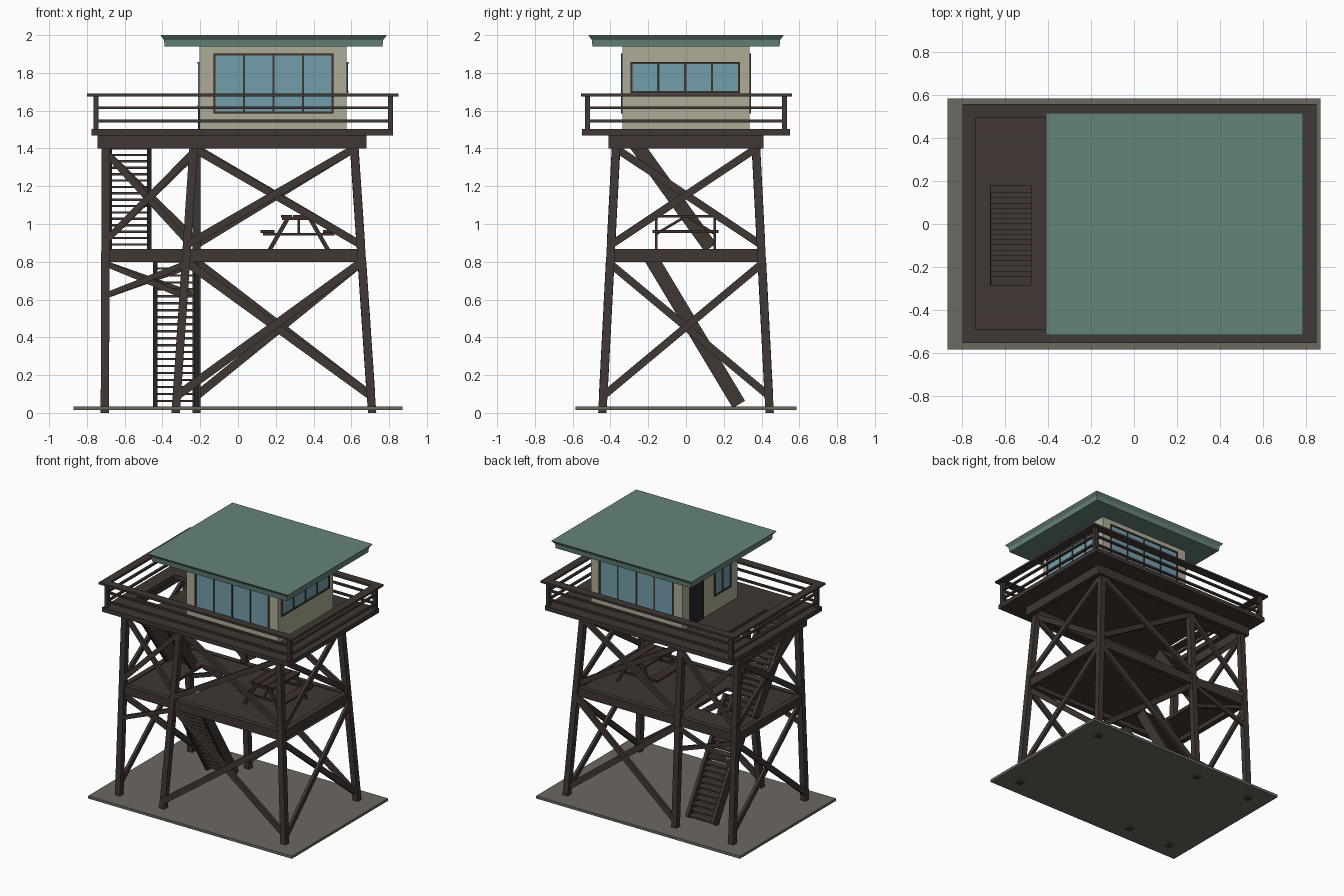
import bpy, bmesh
from mathutils import Vector, Matrix

if "Cube" in bpy.data.objects:
    bpy.data.objects.remove(bpy.data.objects["Cube"])


def material(name, r, g, b):
    m = bpy.data.materials.new(name)
    m.diffuse_color = (r, g, b, 1)
    m.use_nodes = True
    m.node_tree.nodes["Principled BSDF"].inputs["Base Color"].default_value = m.diffuse_color
    return m


WOOD = material("dark_wood", 0.05, 0.038, 0.032)
TABLE = material("table_wood", 0.045, 0.028, 0.024)
WALL = material("wall_paint", 0.42, 0.41, 0.30)
ROOF = material("roof_green", 0.13, 0.23, 0.19)
GLASS = material("window_glass", 0.17, 0.34, 0.40)
DOOR = material("door_dark", 0.02, 0.02, 0.02)
SLAB = material("ground_slab", 0.15, 0.14, 0.12)


class Part:
    """Collects simple solids into one named object."""

    def __init__(self, name, mat):
        self.name, self.mat, self.bm = name, mat, bmesh.new()

    def box(self, x0, x1, y0, y1, z0, z1):
        m = Matrix.Translation(((x0 + x1) / 2, (y0 + y1) / 2, (z0 + z1) / 2))
        bmesh.ops.create_cube(self.bm, size=1, matrix=m @ Matrix.Diagonal((x1 - x0, y1 - y0, z1 - z0, 1)))

    def post(self, p, q, size):
        # leaning post with horizontal ends
        for v in bmesh.ops.create_cube(self.bm, size=size)["verts"]:
            c = p if v.co.z < 0 else q
            v.co = Vector((v.co.x + c[0], v.co.y + c[1], c[2]))

    def beam(self, p, q, width, thick, normal):
        p, q, n = Vector(p), Vector(q), Vector(normal)
        d = (q - p).normalized()
        u = d.cross(n).normalized()
        n = u.cross(d)
        m = Matrix((u * width, n * thick, q - p)).transposed().to_4x4()
        bmesh.ops.create_cube(self.bm, size=1, matrix=Matrix.Translation((p + q) / 2) @ m)

    def floor(self, x, y, z, hx, hy):
        # board floor with a rectangular stair opening
        self.box(x[0], hx[0], *y, *z)
        self.box(hx[1], x[1], *y, *z)
        self.box(*hx, y[0], hy[0], *z)
        self.box(*hx, hy[1], y[1], *z)

    def ring(self, x0, x1, y0, y1, z0, z1, t):
        self.box(x0, x1, y0, y0 + t, z0, z1)
        self.box(x0, x1, y1 - t, y1, z0, z1)
        self.box(x0, x0 + t, y0 + t, y1 - t, z0, z1)
        self.box(x1 - t, x1, y0 + t, y1 - t, z0, z1)

    def done(self):
        bmesh.ops.recalc_face_normals(self.bm, faces=self.bm.faces)
        me = bpy.data.meshes.new(self.name)
        self.bm.to_mesh(me)
        self.bm.free()
        me.materials.append(self.mat)
        ob = bpy.data.objects.new(self.name, me)
        bpy.context.collection.objects.link(ob)


# ground slab
p = Part("ground_slab", SLAB)
p.box(-0.87, 0.87, -0.585, 0.585, 0.015, 0.035)
p.done()

# legs: (bottom x, top x) per side, leaning inwards in y
TOP = 1.41
LEGS = {}
for side, s, mid in (("front", -1, -0.33), ("back", 1, -0.22)):
    for pos, xb, xt in (("right", 0.71, 0.615), ("middle", mid, -0.235 if s < 0 else -0.22), ("left", -0.705, -0.70)):
        a, b = Vector((xb, s * 0.443, 0)), Vector((xt, s * 0.37, TOP))
        LEGS[side, pos] = (a, b)
        p = Part(f"{side}_{pos}_leg", WOOD)
        p.post(a, b, 0.044)
        p.done()


def leg_at(key, z):
    a, b = LEGS[key]
    return a.lerp(b, z / TOP)


def cross(name, k1, k2, z0, z1, width, normal):
    # two crossing braces between a pair of legs
    p, n = Part(name, WOOD), Vector(normal)
    for za, zb, off in ((z0, z1, 0.011), (z1, z0, -0.011)):
        p.beam(leg_at(k1, za) + n * off, leg_at(k2, zb) + n * off, width, 0.022, n)
    p.done()


for side, s in (("front", -1), ("back", 1)):
    n = (0, s, 0)
    cross(f"{side}_lower_brace", (side, "middle"), (side, "right"), 0.09, 0.80, 0.044, n)
    cross(f"{side}_upper_brace", (side, "middle"), (side, "right"), 0.89, 1.40, 0.04, n)
    cross(f"{side}_left_lower_brace", (side, "left"), (side, "middle"), 0.62, 0.79, 0.03, n)
    cross(f"{side}_left_upper_brace", (side, "left"), (side, "middle"), 0.91, 1.38, 0.035, n)
for pos, s in (("right", 1), ("left", -1)):
    cross(f"{pos}_lower_brace", ("front", pos), ("back", pos), 0.09, 0.79, 0.04, (s, 0, 0))
    cross(f"{pos}_upper_brace", ("front", pos), ("back", pos), 0.89, 1.40, 0.04, (s, 0, 0))

# middle deck: frame, boards and joists
p = Part("middle_deck", WOOD)
p.ring(-0.72, 0.665, -0.41, 0.41, 0.80, 0.867, 0.04)
p.floor((-0.70, 0.65), (-0.40, 0.40), (0.835, 0.86), (-0.45, -0.21), (-0.20, 0.20))
p.done()

# upper deck
p = Part("upper_deck_frame", WOOD)
p.ring(-0.745, 0.68, -0.41, 0.41, 1.40, 1.475, 0.04)
p.done()
p = Part("upper_deck", WOOD)
p.floor((-0.775, 0.82), (-0.55, 0.55), (1.468, 1.502), (-0.67, -0.48), (-0.285, 0.18))
p.done()


# stairs: two stringers and evenly spaced treads
def stairs(name, x0, x1, low, high, count):
    p = Part(name, WOOD)
    for x in (x0 + 0.012, x1 - 0.012):
        p.beam((x, *low), (x, *high), 0.075, 0.024, (1, 0, 0))
    for i in range(count):
        t = (i + 0.5) / count
        y, z = (low[k] + (high[k] - low[k]) * t for k in (0, 1))
        p.box(x0 + 0.02, x1 - 0.02, y - 0.03, y + 0.03, z - 0.006, z + 0.006)
    p.done()


stairs("lower_stairs", -0.45, -0.21, (0.28, 0.045), (-0.185, 0.82), 21)
stairs("upper_stairs", -0.69, -0.457, (0.13, 0.875), (-0.285, 1.45), 17)

# railing: corner posts, two rails and a cap all round
p = Part("railing_posts", WOOD)
for x in (-0.752, 0.807):
    for y in (-0.522, 0.522):
        p.box(x - 0.014, x + 0.014, y - 0.014, y + 0.014, 1.49, 1.68)
p.done()
p = Part("railing_rails", WOOD)
for z in (1.545, 1.615):
    p.ring(-0.762, 0.817, -0.532, 0.532, z - 0.007, z + 0.007, 0.018)
p.done()
p = Part("railing_cap", WOOD)
p.ring(-0.80, 0.85, -0.555, 0.56, 1.675, 1.69, 0.063)
p.done()

# cabin
p = Part("cabin_walls", WALL)
p.box(-0.205, 0.575, -0.335, 0.335, 1.50, 1.95)
p.done()


def window(name, axis, face, s, a0, a1, z0, z1, panes):
    # glass sheet with frame and mullions on a wall facing s along the axis
    def put(part, u0, u1, w0, w1, depth):
        d = sorted((face - s * 0.005, face + s * depth))
        part.box(*((u0, u1, *d) if axis == "y" else (*d, u0, u1)), w0, w1)

    g = Part(name + "_glass", GLASS)
    put(g, a0, a1, z0, z1, 0.003)
    g.done()
    f, t = Part(name + "_frame", WOOD), 0.011
    put(f, a0, a1, z0, z0 + t, 0.009)
    put(f, a0, a1, z1 - t, z1, 0.009)
    for i in range(panes + 1):
        u = a0 + t / 2 + (a1 - a0 - t) * i / panes
        put(f, u - t / 2, u + t / 2, z0, z1, 0.008)
    f.done()


window("front_window", "y", -0.335, -1, -0.13, 0.505, 1.585, 1.902, 4)
window("back_window", "y", 0.335, 1, -0.13, 0.505, 1.585, 1.902, 4)
window("right_window", "x", 0.575, 1, -0.295, 0.287, 1.693, 1.857, 4)
window("left_window", "x", -0.205, -1, -0.25, -0.05, 1.62, 1.857, 2)
p = Part("door", DOOR)
p.box(-0.211, -0.20, 0.08, 0.25, 1.502, 1.85)
p.done()

# roof: flat slab with a flared gutter edge
p = Part("roof", ROOF)
rings = []
for inset, z in ((0.022, 1.94), (0.018, 1.975), (0.002, 1.995), (0.0, 2.0)):
    x0, x1, y = -0.41 + inset, 0.787 - inset, 0.517 - inset
    rings.append([p.bm.verts.new((a, b, z)) for a, b in ((x0, -y), (x1, -y), (x1, y), (x0, y))])
for lo, hi in zip(rings, rings[1:]):
    for i in range(4):
        p.bm.faces.new((lo[i], lo[(i + 1) % 4], hi[(i + 1) % 4], hi[i]))
p.bm.faces.new(rings[0][::-1])
p.bm.faces.new(rings[-1])
p.done()

# picnic table
CX = 0.322
p = Part("picnic_table_top", TABLE)
for i in (-1, 0, 1):
    p.box(CX + i * 0.065 - 0.03, CX + i * 0.065 + 0.03, -0.16, 0.16, 1.034, 1.048)
p.done()
p = Part("picnic_benches", TABLE)
for s in (-1, 1):
    c = CX + s * 0.165
    p.box(c - 0.037, c + 0.037, -0.178, 0.172, 0.953, 0.967)
p.done()
p = Part("picnic_table_frame", TABLE)
for y in (-0.158, 0.153):
    p.box(CX - 0.19, CX + 0.19, y - 0.007, y + 0.007, 0.938, 0.953)
    p.box(CX - 0.09, CX + 0.09, y - 0.007, y + 0.007, 1.022, 1.036)
    for s in (-1, 1):
        p.beam((CX + s * 0.155, y, 0.862), (CX + s * 0.055, y, 1.036), 0.022, 0.014, (0, 1, 0))
    p.beam((CX, y, 0.947), (CX, y * 0.1, 1.032), 0.014, 0.014, (1, 0, 0))
p.done()
